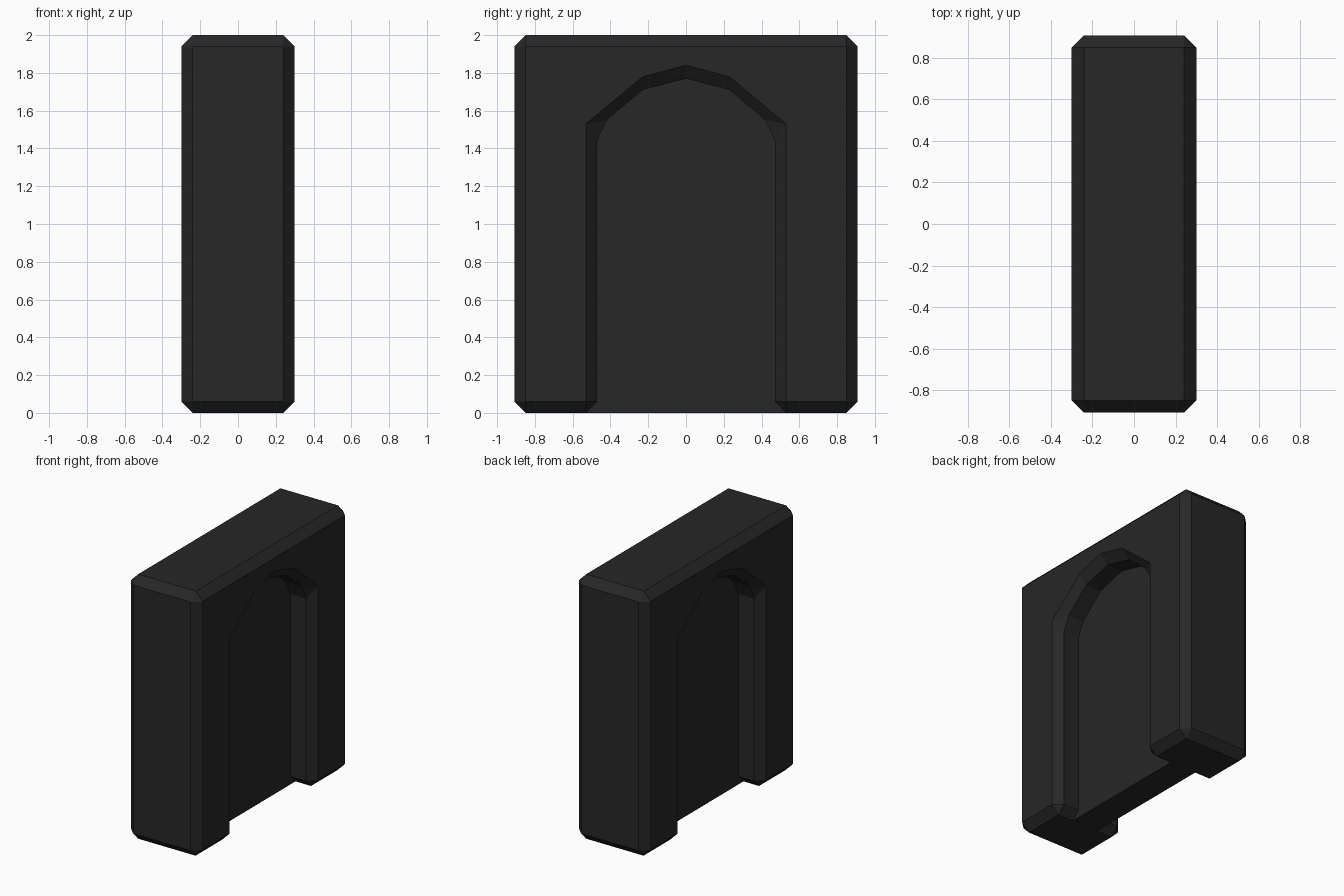
import bpy, bmesh

if "Cube" in bpy.data.objects:
    bpy.data.objects.remove(bpy.data.objects["Cube"])

FACE, BODY, PANEL = 0.30, 0.24, 0.11   # x of outer face, chamfer end, recessed panel

# Half outline as (y, z) pairs: position on the outer face, position on the body
half = [
    ((0.85, 1.94), (0.85, 2.00)),
    ((0.85, 1.94), (0.908, 1.94)),
    ((0.85, 0.06), (0.908, 0.06)),
    ((0.85, 0.06), (0.85, 0.00)),
    ((0.53, 0.06), (0.53, 0.00)),      # opening starts here
    ((0.53, 0.06), (0.47, 0.06)),
    ((0.53, 1.53), (0.47, 1.44)),
    ((0.53, 1.53), (0.42, 1.55)),
    ((0.23, 1.78), (0.23, 1.71)),
    ((0.00, 1.84), (0.00, 1.77)),
]
flip = lambda p: (-p[0], p[1])
outline = half + [(flip(a), flip(b)) for a, b in reversed(half[:-1])]
n = len(outline)
opening = range(4, n - 4)

bm = bmesh.new()


def ring(x, k):
    return [bm.verts.new((x, *pair[k])) for pair in outline]


rings = [ring(-FACE, 0), ring(-BODY, 1), ring(-PANEL, 1),
         ring(PANEL, 1), ring(BODY, 1), ring(FACE, 0)]

# Skin between rings, leaving the opening clear where the panel fills it
for r, (a, b) in enumerate(zip(rings, rings[1:])):
    for i in range(n):
        j = (i + 1) % n
        if r == 2 and i in opening and j in opening:
            continue
        bm.faces.new((a[i], a[j], b[j], b[i]))

# Outer arch faces, recessed panel faces and panel underside
for r in (rings[0], rings[-1]):
    bm.faces.new(r)
for r in rings[2:4]:
    bm.faces.new([r[i] for i in opening])
s, e = opening[0], opening[-1]
bm.faces.new((rings[2][s], rings[2][e], rings[3][e], rings[3][s]))

bmesh.ops.remove_doubles(bm, verts=bm.verts, dist=0.0005)
bmesh.ops.recalc_face_normals(bm, faces=bm.faces)

mesh = bpy.data.meshes.new("arched_block")
bm.to_mesh(mesh)
bm.free()
block = bpy.data.objects.new("arched_block", mesh)
bpy.context.collection.objects.link(block)

# Dark finish
dark = bpy.data.materials.new("dark_grey")
dark.diffuse_color = (0.02, 0.02, 0.02, 1)
dark.use_nodes = True
dark.node_tree.nodes["Principled BSDF"].inputs["Base Color"].default_value = dark.diffuse_color
mesh.materials.append(dark)
